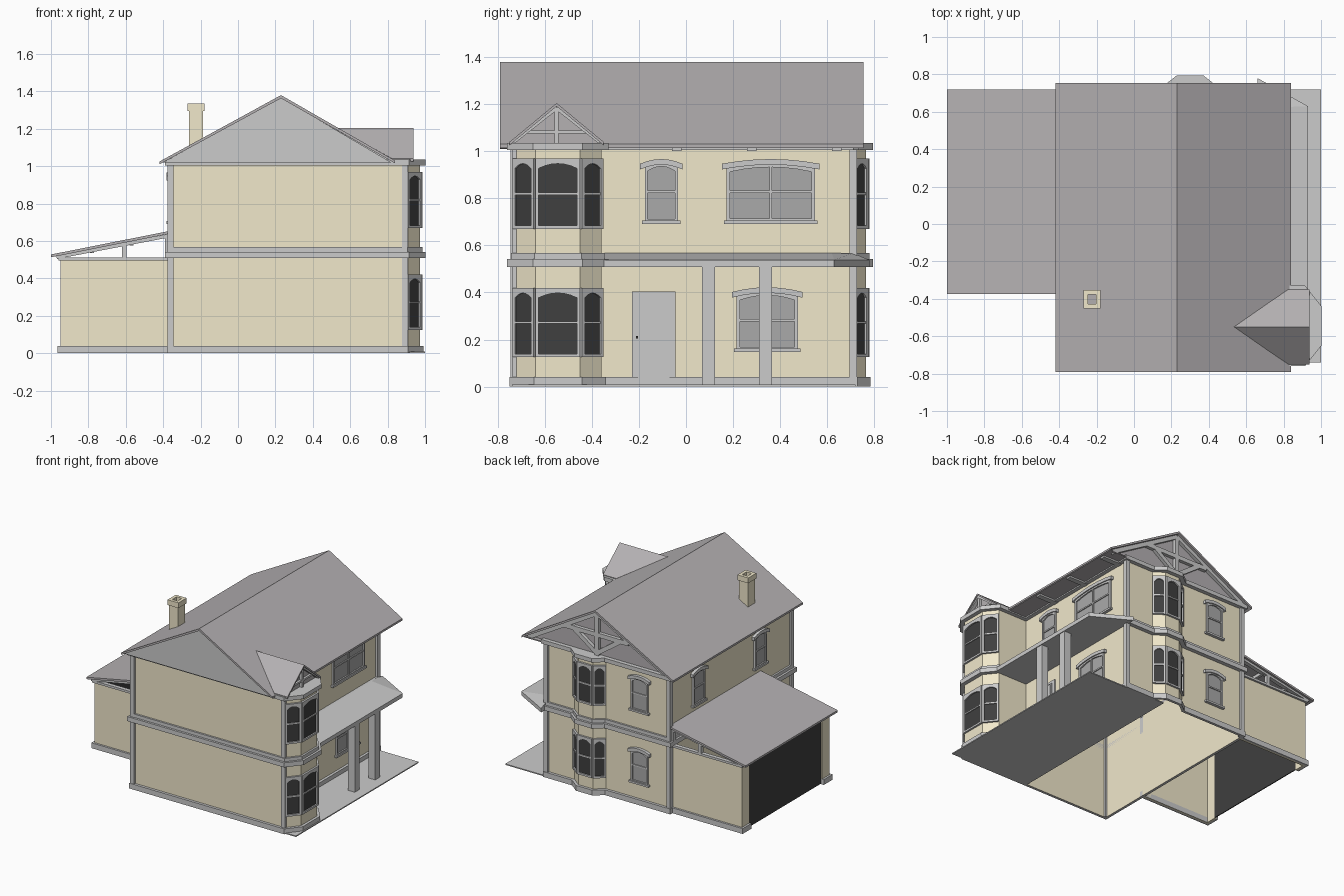
import bpy, bmesh, math
from mathutils import Vector

if "Cube" in bpy.data.objects:
    bpy.data.objects.remove(bpy.data.objects["Cube"])

def material(name, r, g, b):
    m = bpy.data.materials.new(name)
    m.diffuse_color = (r, g, b, 1)
    m.use_nodes = True
    m.node_tree.nodes["Principled BSDF"].inputs["Base Color"].default_value = m.diffuse_color
    return m

WALL = material("sand_wall", .88, .81, .60)
ROOF = material("roof_grey", .46, .44, .45)
DARK = material("black_glass", .05, .05, .05)
GLASS = material("grey_glass", .40, .40, .40)
TRIM = None

def loft(name, loops, mat=TRIM, cyclic=False, caps=True):
    """Skin matching point loops; cyclic joins the last loop to the first."""
    bm = bmesh.new()
    rows = [[bm.verts.new(p) for p in lp] for lp in loops]
    n = len(rows[0])
    pairs = list(zip(rows, rows[1:])) + ([(rows[-1], rows[0])] if cyclic else [])
    for a, b in pairs:
        for i in range(n):
            j = (i + 1) % n
            bm.faces.new((a[i], a[j], b[j], b[i]))
    if caps and not cyclic:
        bm.faces.new(rows[0])
        bm.faces.new(rows[-1])
    bmesh.ops.recalc_face_normals(bm, faces=bm.faces)
    me = bpy.data.meshes.new(name)
    bm.to_mesh(me)
    bm.free()
    ob = bpy.data.objects.new(name, me)
    bpy.context.collection.objects.link(ob)
    if mat:
        me.materials.append(mat)
    return ob

def at_z(pts, z):
    return [(x, y, z) for x, y in pts]

def slab(name, pts, z0, z1, mat=TRIM):
    return loft(name, [at_z(pts, z0), at_z(pts, z1)], mat)

def box(name, x0, x1, y0, y1, z0, z1, mat=TRIM):
    return slab(name, [(x0, y0), (x1, y0), (x1, y1), (x0, y1)], z0, z1, mat)

def offset(pts, d):
    """Mitred outward offset of a counter-clockwise outline."""
    out, n = [], len(pts)
    for i in range(n):
        a, b, c = (Vector(pts[(i + k) % n]) for k in (-1, 0, 1))
        e, f = (b - a).normalized(), (c - b).normalized()
        n1, n2 = Vector((e.y, -e.x)), Vector((f.y, -f.x))
        out.append(tuple(b + (n1 + n2) * d / (1 + n1.dot(n2))))
    return out

def band(name, pts, d, z0, z1, mat=TRIM):
    o = offset(pts, d)
    return loft(name, [at_z(o, z0), at_z(o, z1), at_z(pts, z1), at_z(pts, z0)], mat, cyclic=True)

def beam(name, plane, a, b, w, d0, d1, mat=TRIM):
    """Flat bar between two (u, z) points, on a gable plane 'x' or 'y'."""
    a, b = Vector(a), Vector(b)
    t = (b - a).normalized() * w / 2
    s = Vector((-t.y, t.x))
    q = [a - s, b - s, b + s, a + s]
    put = (lambda p, d: (d, p.x, p.y)) if plane == 'x' else (lambda p, d: (p.x, d, p.y))
    return loft(name, [[put(p, d) for p in q] for d in (d0, d1)], mat)

class Face:
    """Upright wall face running from a to b, with depth measured outward."""
    def __init__(self, a, b):
        self.a, self.b = Vector(a), Vector(b)
        self.t = (self.b - self.a).normalized()
        self.n = Vector((self.t.y, -self.t.x))
        self.len = (self.b - self.a).length

    def pts(self, uz, d):
        r = []
        for u, z in uz:
            p = self.a + self.t * u + self.n * d
            r.append((p.x, p.y, z))
        return r

    def plate(self, name, uz, d0, d1, mat=TRIM):
        return loft(name, [self.pts(uz, d0), self.pts(uz, d1)], mat)

    def rect(self, name, u0, u1, z0, z1, d0, d1, mat=TRIM):
        return self.plate(name, [(u0, z0), (u1, z0), (u1, z1), (u0, z1)], d0, d1, mat)

def arch(u, w, z0, z1, rise, n=6):
    top = [(u + w * (.5 - i / n), z1 - rise * (2 * i / n - 1) ** 2) for i in range(n + 1)]
    return [(u - w / 2, z0)] + [(u + w / 2, z0)] + top

def window(name, f, u, w, z0, z1, glass, m=.014, rise=.02, hood=False, mullion=False):
    out, inn = arch(u, w, z0, z1, rise if hood else 0), arch(u, w - 2 * m, z0 + m, z1 - 1.6 * m, rise)
    loft(name + "_frame", [f.pts(out, 0), f.pts(out, .014), f.pts(inn, .014), f.pts(inn, 0)], cyclic=True)
    f.plate(name + "_glass", inn, .001, .004, glass)
    zm = (z0 + z1) / 2
    f.rect(name + "_rail", u - w / 2 + m, u + w / 2 - m, zm - .005, zm + .005, .002, .011)
    if mullion:
        f.rect(name + "_mullion", u - .006, u + .006, z0 + m, z1 - m, .002, .012)
    if hood:
        f.rect(name + "_sill", u - w / 2 - .012, u + w / 2 + .012, z0 - .008, z0 + .006, 0, .022)
        a = arch(u, w + .04, z0, z1 + .012, rise)[2:]
        f.plate(name + "_hood", a + [(p, z - .024) for p, z in reversed(a)], 0, .022)

# House shell with front corner bay and rear bay
BAY = [(.66, -.73), (.90, -.73), (.972, -.64), (.972, -.45), (.90, -.36), (.66, -.36)]
REAR = [(.43, .71), (.36, .765), (.24, .765), (.17, .71)]
H = [(-.36, -.73)] + BAY[1:] + [(.66, .71)] + REAR + [(-.36, .71)]
loft("house_walls", [at_z(H, 0), at_z(H, 1.01)], WALL, caps=False)
band("base_trim", H, .02, 0, .04)
band("storey_band", H, .03, .508, .542)
band("storey_band_upper", H, .014, .542, .567)
slab("cornice", offset(H, .03), 1.005, 1.035)
for i, (x, y, z1) in enumerate([(-.36, -.73, 1.005), (-.36, .71, 1.005), (.66, .71, 1.005), (.892, -.722, 1.005)]):
    box("corner_strip_%d" % i, x - .016, x + .016, y - .016, y + .016, 0, z1)

# Bay windows on both floors
for tag, P in (("front_bay", BAY[1:5]), ("rear_bay", REAR)):
    for i in range(3):
        f = Face(P[i], P[i + 1])
        for s, z0, z1 in (("lower", .125, .42), ("upper", .67, .97)):
            window("%s_%s_window_%d" % (tag, s, i), f, f.len / 2, f.len, z0, z1, DARK)

# Wall windows
E = Face((.66, 0), (.66, 1))
window("porch_upper_window", E, -.105, .14, .70, .955, GLASS, .012, hood=True)
window("porch_wide_window", E, .36, .375, .70, .955, GLASS, hood=True, mullion=True)
window("porch_lower_window", E, .345, .26, .155, .41, GLASS, hood=True, mullion=True)
N = Face((0, .71), (-1, .71))
window("rear_upper_window", N, .115, .14, .70, .955, GLASS, .012, hood=True)
window("rear_lower_window", N, .115, .14, .16, .41, GLASS, .012, hood=True)
L = Face((-.36, 0), (-.36, -1))
for u in (-.37, .36):
    window("left_window", L, u, .14, .70, .955, GLASS, .012, hood=True)

# Front door with four raised panels
E.rect("door_frame", -.23, -.045, .01, .405, 0, .012)
E.rect("door_leaf", -.205, -.07, .02, .385, .012, .018)
for u in (-.195, -.13):
    for z0, z1 in ((.035, .195), (.225, .375)):
        E.rect("door_panel", u, u + .052, z0, z1, .018, .024)
E.rect("door_knob", -.213, -.203, .205, .215, .012, .032, DARK)

# Porch: ground slab, canopy and columns
box("porch_slab", .34, 1.0, -.74, .72, 0, .008)
loft("porch_canopy", [at_z([(.66, -.36), (.93, -.36), (.93, .63), (.66, .78)], .508),
                      at_z([(.66, -.36), (.93, -.36), (.93, .63), (.66, .78)], .538),
                      at_z([(.66, -.36), (.68, -.36), (.68, .62), (.66, .71)], .567)])
for y in (.095, .338):
    box("porch_column", .87, .925, y - .028, y + .028, .008, .51)

# Main roof with soffit and brackets
prof = [(-.42, 1.025), (.23, 1.38), (.84, 1.03), (.84, 1.015), (.23, 1.363), (-.42, 1.01)]
loft("main_roof", [[(x, y, z) for x, z in prof] for y in (-.79, .755)], ROOF)
box("eave_soffit", .66, .832, -.36, .74, 1.014, 1.022, ROOF)
for y in (-.04, .28, .64):
    box("eave_bracket", .66, .82, y - .02, y + .02, 1.002, 1.014)

# Gables
tri = [(-.40, 1.02), (.82, 1.02), (.23, 1.366)]
loft("front_gable", [[(x, y, z) for x, z in tri] for y in (-.78, -.73)])
loft("rear_gable", [[(x, y, z) for x, z in tri] for y in (.695, .71)], ROOF)
for n, a, b in (("post", (.23, 1.03), (.23, 1.35)), ("collar", (-.03, 1.19), (.50, 1.19)),
                ("rake_left", (-.38, 1.02), (.23, 1.35)), ("rake_right", (.80, 1.02), (.23, 1.35)),
                ("strut_left", (.23, 1.05), (.02, 1.2)), ("strut_right", (.23, 1.05), (.44, 1.2))):
    beam("rear_gable_" + n, 'y', a, b, .032, .71, .735)

# Dormer over the front bay
for s in (-1, 1):
    q = [(.53, -.55, 1.205), (.937, -.55, 1.205), (.937, -.55 + s * .2, 1.04), (.825, -.55 + s * .2, 1.04)]
    loft("dormer_roof", [q, [(x, y, z - .014) for x, y, z in q]], ROOF)
    beam("dormer_rake", 'x', (-.55 + s * .185, 1.04), (-.55, 1.186), .018, .90, .93)
loft("dormer_panel", [[(x, -.73, 1.035), (x, -.37, 1.035), (x, -.55, 1.19)] for x in (.895, .905)], ROOF)
beam("dormer_post", 'x', (-.55, 1.035), (-.55, 1.185), .018, .90, .925)
beam("dormer_crossbar", 'x', (-.68, 1.082), (-.42, 1.082), .014, .90, .922)

# Hollow chimney
C = [(-.262, -.443), (-.188, -.443), (-.188, -.362), (-.262, -.362)]
inner = offset(C, -.015)
loft("chimney", [at_z(C, 1.05), at_z(C, 1.335), at_z(inner, 1.335), at_z(inner, 1.05)], WALL, cyclic=True)
band("chimney_cap", C, .008, 1.295, 1.335, WALL)

# Garage walls, plates, rafters and posts
for y, s in ((-.35, 1), (.69, -1)):
    ya, yb = sorted((y, y + s * .015))
    box("garage_side_wall", -.95, -.36, ya, yb, 0, .50, WALL)
    yc, yd = sorted((y, y + s * .09))
    box("garage_door_jamb", -.95, -.935, yc, yd, 0, .50, WALL)
    ya, yb = sorted((y - s * .015, y + s * .015))
    box("garage_base", -.965, -.36, ya, yb, 0, .04)
    box("garage_jamb_base", -.965, -.935, yc, yd, 0, .04)
    box("garage_wall_plate", -.96, -.36, ya, yb, .495, .512)
    box("garage_post", -.62, -.595, ya, yb, .51, .585)
    box("garage_end_post", -.39, -.36, ya, yb, .51, .63)
    beam("garage_rafter", 'y', (-.97, .513), (-.36, .630), .018, ya, yb)
for x in (-.78, -.57):
    z = .515 + (x + 1) * .203
    box("garage_purlin", x - .01, x + .01, -.35, .69, z - .025, z - .002)
box("garage_door", -.943, -.936, -.26, .63, .005, .505, DARK)
gp = [(-1.0, .528), (-.36, .655), (-.36, .64), (-1.0, .513)]
loft("garage_roof", [[(x, y, z) for x, z in gp] for y in (-.375, .72)], ROOF)
